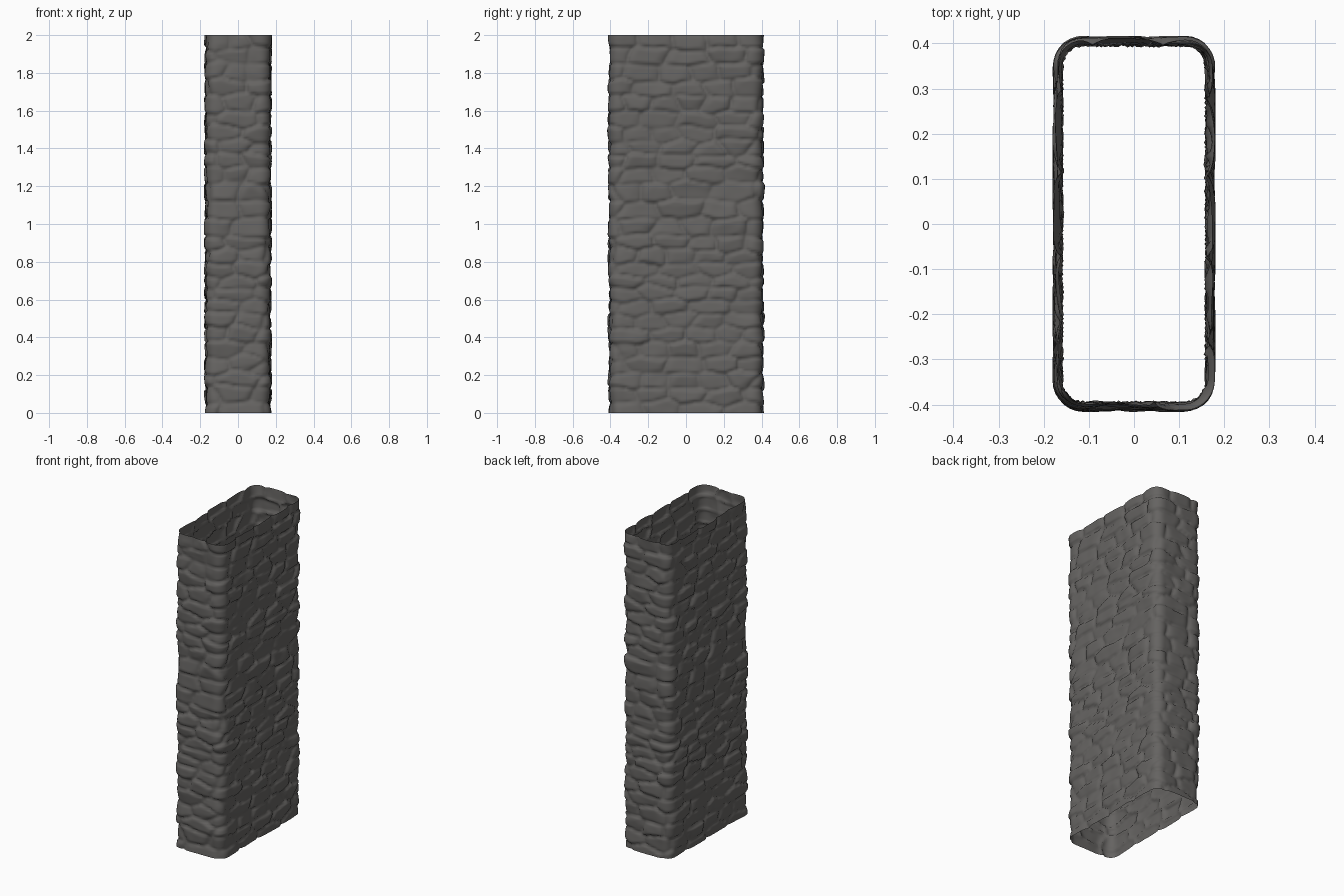
import bpy, bmesh, math, random
from mathutils import Vector, noise, kdtree

if "Cube" in bpy.data.objects:
    bpy.data.objects.remove(bpy.data.objects["Cube"])

random.seed(7)
HX, HY, R, H = 0.155, 0.391, 0.042, 2.0   # mortar-level half sizes, corner radius, height
NS, NZ = 216, 184                         # samples around and up
ZS = 2.3                                  # vertical stretch: makes cells wide and low

# Rounded-rectangle path: position and outward normal at distance s
sx, sy, arc = 2 * (HX - R), 2 * (HY - R), math.pi * R / 2
P = 2 * (sx + sy) + 4 * arc


def path(s):
    s %= P
    for i in range(4):
        length = sx if i % 2 == 0 else sy
        a = math.radians(-90 + 90 * i)
        n = Vector((math.cos(a), math.sin(a), 0))
        t = Vector((-n.y, n.x, 0))
        half_n = (HY if i % 2 == 0 else HX)
        if s <= length:
            return n * half_n + t * (s - length / 2), n
        s -= length
        if s <= arc:
            c = n * (half_n - R) + t * (length / 2)
            b = a + s / R
            m = Vector((math.cos(b), math.sin(b), 0))
            return c + m * R, m
        s -= arc
    return path(0)


# Stones laid in uneven courses, each with its own depth and tilt
stones, z = [], -0.02
while z < H + 0.1:
    h = random.uniform(0.06, 0.1)
    s, start = 0.0, random.uniform(0, 0.3)
    while s < P - 0.08:
        w = random.uniform(0.11, 0.25)
        stones.append((start + s + w / 2, z + h / 2 + random.uniform(-0.012, 0.012),
                       random.uniform(0.012, 0.024), random.uniform(-0.05, 0.05),
                       random.uniform(-0.14, 0.14)))
        s += w
    z += h
tree = kdtree.KDTree(len(stones) * 3)
for i, st in enumerate(stones):
    for k in (-1, 0, 1):
        tree.insert((st[0] + k * P, st[1] * ZS, 0), i)
tree.balance()


def relief(s, z, p):
    # wobble the joints, then dome each stone away from its nearest neighbour
    w = noise.noise_vector(p * 9)
    q = Vector((s + w.x * 0.025, (z + w.y * 0.013) * ZS, 0))
    (c1, i1, d1), (c2, i2, d2) = tree.find_n(q, 2)
    edge = min(1.0, (d2 - d1) / 0.085)
    dome = math.sqrt(1 - (1 - edge) ** 2)
    st = stones[i1]
    depth = st[2] + st[3] * (q.x - c1.x) + st[4] * (q.y - c1.y) / ZS
    return min(0.026, depth * dome + 0.003 * noise.noise(p * 14))


bm = bmesh.new()
rows = []
for j in range(NZ + 1):
    z = H * j / NZ
    row = []
    for i in range(NS):
        s = P * i / NS
        p, n = path(s)
        p.z = z
        row.append(bm.verts.new(p + n * relief(s, z, p)))
    rows.append(row)
for a, b in zip(rows, rows[1:]):
    for i in range(NS):
        k = (i + 1) % NS
        bm.faces.new((a[i], a[k], b[k], b[i])).smooth = True

# Open stone shaft
me = bpy.data.meshes.new("stone_shaft")
bm.to_mesh(me)
bm.free()
shaft = bpy.data.objects.new("stone_shaft", me)
bpy.context.collection.objects.link(shaft)
mat = bpy.data.materials.new("dark grey stone")
mat.diffuse_color = (0.13, 0.125, 0.12, 1)
mat.use_nodes = True
mat.node_tree.nodes["Principled BSDF"].inputs["Base Color"].default_value = mat.diffuse_color
me.materials.append(mat)
